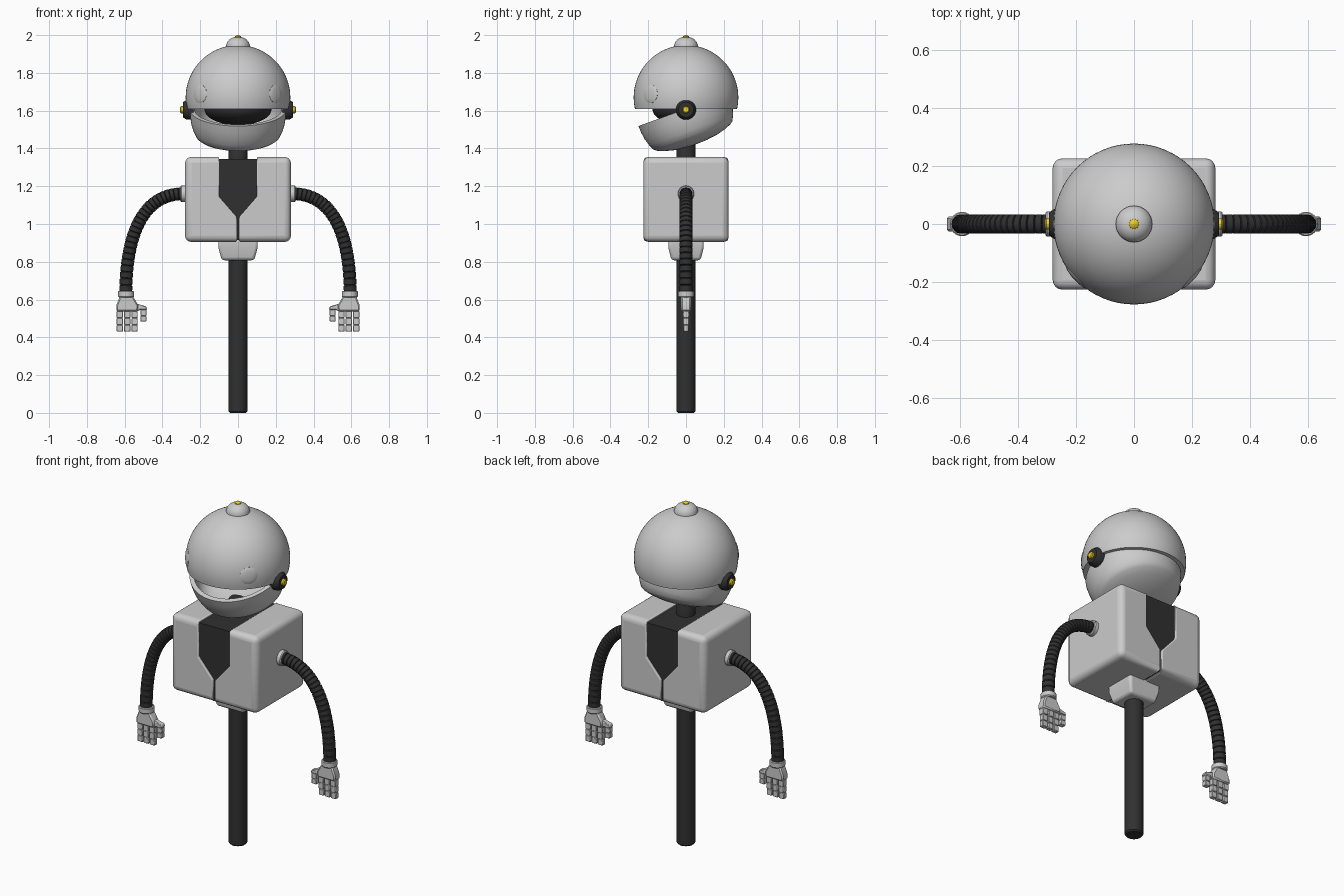
import bpy, bmesh
from math import sin, cos, pi, radians, sqrt
from mathutils import Matrix, Vector

if "Cube" in bpy.data.objects:
    bpy.data.objects.remove(bpy.data.objects["Cube"])


def material(name, col):
    m = bpy.data.materials.new(name)
    m.diffuse_color = (*col, 1)
    m.use_nodes = True
    m.node_tree.nodes["Principled BSDF"].inputs["Base Color"].default_value = m.diffuse_color
    return m


DARK = material("dark_rubber", (0.03, 0.03, 0.03))
YELLOW = material("yellow", (0.85, 0.62, 0.02))
LIGHT = material("light_grey", (0.9, 0.9, 0.9))


def finish(name, bm, mat=None, bevel=0, segs=2, angle=35):
    bmesh.ops.remove_doubles(bm, verts=bm.verts, dist=1e-5)
    bmesh.ops.recalc_face_normals(bm, faces=bm.faces)
    me = bpy.data.meshes.new(name)
    bm.to_mesh(me)
    bm.free()
    me.shade_smooth()
    me.set_sharp_from_angle(angle=radians(angle))
    ob = bpy.data.objects.new(name, me)
    bpy.context.collection.objects.link(ob)
    if mat:
        me.materials.append(mat)
    if bevel:
        b = ob.modifiers.new("bevel", 'BEVEL')
        b.width, b.segments = bevel, segs
        b.limit_method = 'ANGLE'
    return ob


def skin(bm, rings):
    for a, b in zip(rings, rings[1:]):
        n = len(a)
        for i in range(n):
            bm.faces.new((a[i], a[(i + 1) % n], b[(i + 1) % n], b[i]))


def lathe(name, profile, mat=None, matrix=Matrix(), n=32):
    """Revolve (radius, height) points around local z; zero radius closes an end."""
    bm = bmesh.new()
    pts = [(max(r, 0.0005), z) for r, z in profile]
    rings = [[bm.verts.new(matrix @ Vector((r * cos(2 * pi * i / n), r * sin(2 * pi * i / n), z)))
              for i in range(n)] for r, z in pts]
    skin(bm, rings)
    bm.faces.new(rings[0])
    bm.faces.new(rings[-1])
    return finish(name, bm, mat)


def slab(bm, profile, y):
    """Extrude an (x, z) outline between -y and +y."""
    a = [bm.verts.new((x, -y, z)) for x, z in profile]
    b = [bm.verts.new((x, y, z)) for x, z in profile]
    skin(bm, [a, b])
    bm.faces.new(a)
    bm.faces.new(b)


def along(pos, direction):
    return Matrix.Translation(pos) @ Vector(direction).to_track_quat('Z', 'Y').to_matrix().to_4x4()


# Head dome: sphere cut flat at the mouth line
R, CZ, CUT = 0.277, 1.67, 1.608
arc = [(R * cos(a), CZ + R * sin(a)) for a in
       [radians(-12.9 + 102.9 * i / 24) for i in range(25)]]
lathe("head_dome", [(0, CUT)] + arc, n=64)

# Dark mouth lining under the dome
lathe("mouth_lining", [(0.178 * cos(radians(a)), CUT - 0.085 * sin(radians(a)))
                       for a in range(0, 91, 10)], DARK, n=48)

# Hollow jaw, tipped open about the ear pivots
jaw_matrix = Matrix.Translation((0, 0, 1.61)) @ Matrix.Rotation(radians(20), 4, 'X') \
    @ Matrix.Translation((0, -0.013, 0))
outer = [(0, -.195), (.06, -.193), (.12, -.185), (.17, -.172), (.205, -.158), (.222, -.145),
         (.236, -.115), (.247, -.08), (.253, -.04), (.255, 0)]
inner = [(.230, 0), (.228, -.04), (.220, -.085), (.203, -.125), (.165, -.15), (.1, -.165), (0, -.172)]
lathe("jaw", outer + inner, matrix=jaw_matrix, n=64)

# Top knob with yellow tip
lathe("top_knob", [(0, 1.93), (.063, 1.93), (.063, 1.947), (.057, 1.964), (.043, 1.979),
                   (.024, 1.988), (0, 1.99)], LIGHT)
lathe("top_light", [(0, 1.98), (.018, 1.98), (.017, 1.992), (.010, 1.998), (0, 2.0)], YELLOW, n=20)

# Neck and support pole
lathe("neck", [(0, 1.3), (.05, 1.3), (.05, 1.425), (.043, 1.437), (0, 1.44)], DARK)
lathe("support_pole", [(0, 0), (.043, 0), (.05, .008), (.05, .85), (0, .85)], DARK)

# Hip block: tapered square
hip = bmesh.new()
skin(hip, [[hip.verts.new((sx * w, sy * w * .9, z)) for sx, sy in ((-1, -1), (1, -1), (1, 1), (-1, 1))]
           for w, z in ((.086, .808), (.104, .875), (.104, .92))])
bmesh.ops.holes_fill(hip, edges=hip.edges)
finish("hip_block", hip, None, .014, 3)

# Dark chest core running front to back, with the narrow seam below it
half = [(.1, 1.343), (.1, 1.145), (.007, 1.035), (.007, .915)]
core = bmesh.new()
slab(core, half + [(-x, z) for x, z in reversed(half)], .213)
finish("chest_core", core, DARK)


def body_half(s):
    bm = bmesh.new()
    slab(bm, [(s * x, z) for x, z in ((.006, .905), (.28, .905), (.28, 1.355),
                                      (.1, 1.355), (.1, 1.145), (.006, 1.037))], .226)
    ob = finish("body_half", bm)
    me = ob.data
    # Large rounding on the outer box edges, small on the neckline and seam
    weights = me.attributes.new("bevel_weight_edge", 'FLOAT', 'EDGE')
    for e in me.edges:
        a, b = (me.vertices[i].co for i in e.vertices)
        big = any(abs(abs(p) - v) < .001 and abs(abs(q) - v) < .001
                  for p, q, v in ((a.x, b.x, .28), (a.z, b.z, .905), (a.z, b.z, 1.355)))
        cross = abs(a.y - b.y) > .1 and abs(a.x) < .2
        weights.data[e.index].value = .2 if (cross or not big) else 1
    m = ob.modifiers.new("bevel", 'BEVEL')
    m.width, m.segments, m.limit_method = .033, 4, 'WEIGHT'


def arm(s):
    # Ribbed hose swept along a bezier
    p = [Vector(c) for c in ((.29, 0, 1.16), (.50, 0, 1.16), (.592, 0, .95), (.594, 0, .64))]
    bm = bmesh.new()
    rings, ribs, n = [], 25, 18
    for k in range(ribs):
        for f, r in ((0.0, .029), (.10, .034), (.90, .034)):
            t = (k + f) / ribs
            u = 1 - t
            c = p[0] * u**3 + p[1] * 3 * u * u * t + p[2] * 3 * u * t * t + p[3] * t**3
            d = ((p[1] - p[0]) * u * u + (p[2] - p[1]) * 2 * u * t + (p[3] - p[2]) * t * t).normalized()
            side = Vector((0, 1, 0)).cross(d)
            ring = []
            for i in range(n):
                a = 2 * pi * i / n
                v = c + side * (r * cos(a)) + Vector((0, r * sin(a), 0))
                ring.append(bm.verts.new((s * v.x, v.y, v.z)))
            rings.append(ring)
    skin(bm, rings)
    bm.faces.new(rings[0])
    bm.faces.new(rings[-1])
    finish("arm_hose", bm, DARK)


def hand(s):
    # u runs from the outside of the hand towards the body
    def X(u):
        return s * (.592 - u)

    def block(name, pts, y, bev=.004):
        bm = bmesh.new()
        slab(bm, [(X(u), z) for u, z in pts], y)
        finish(name, bm, None, bev, 1)

    def box(name, u0, u1, z0, z1, y):
        block(name, [(u0, z0), (u1, z0), (u1, z1), (u0, z1)], y, .0025)

    block("palm", [(-.034, .618), (-.052, .570), (-.052, .538), (.062, .538),
                   (.064, .570), (.036, .618)], .026, .007)
    block("thumb_base", [(.05, .580), (.107, .564), (.110, .545), (.073, .545), (.055, .535)], .017)
    for z0, z1 in ((.514, .546), (.484, .513)):
        box("thumb_segment", .075, .107, z0, z1, .014)
    for u in (-.050, -.011, .028):
        for k, (z0, z1) in enumerate(((.503, .54), (.466, .502), (.430, .465))):
            box("finger_segment", u, u + .033, z0, z1, .017 - .002 * k)


# Mirrored parts
for s in (-1, 1):
    body_half(s)
    arm(s)
    hand(s)
    lathe("shoulder_collar", [(0, .26), (.043, .26), (.043, .300), (.039, .305), (0, .305)],
          None, along((0, 0, 1.16), (s, 0, 0)))
    lathe("wrist_collar", [(0, .612), (.038, .612), (.042, .617), (.042, .642), (.038, .646), (0, .646)],
          None, Matrix.Translation((s * .592, 0, 0)), 24)
    # Ear pivots
    ear = along((0, 0, 1.605), (s, 0, 0))
    lathe("ear_pivot", [(0, .235), (.053, .235), (.053, .272), (.040, .292), (0, .292)], DARK, ear)
    lathe("ear_light", [(0, .285), (.019, .285), (.019, .302), (.014, .307), (0, .307)], YELLOW, ear, 20)
    # Eyes lie as thin discs on the dome
    n = Vector((s * .2, -.187, .018)).normalized()
    lathe("eye", [(0, -.02), (.048, -.02), (.048, 0), (.045, .002), (.025, .006), (0, .007)],
          LIGHT, along(Vector((0, 0, CZ)) + n * (R - .003), n))
